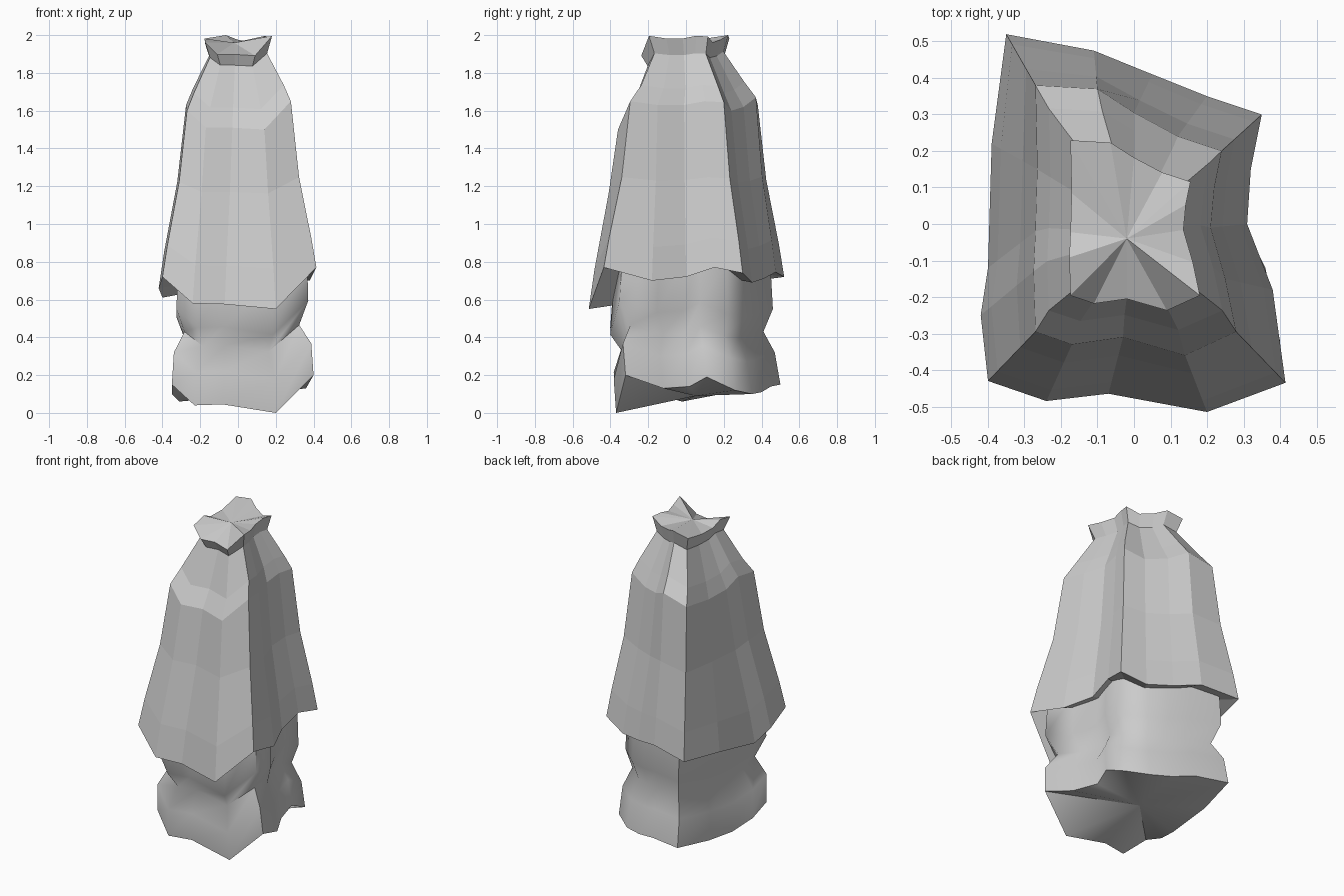
import bpy
import bmesh
import math

default_cube = bpy.data.objects.get("Cube")
if default_cube:
    bpy.data.objects.remove(default_cube, do_unlink=True)

# Single grey material
grey = bpy.data.materials.new("stone_grey")
grey.use_nodes = True
tone = (0.6, 0.6, 0.6, 1)
grey.diffuse_color = tone
grey.node_tree.nodes["Principled BSDF"].inputs["Base Color"].default_value = tone

# Outlines hold x, y and height ripple at each fold: front, left, back, right
hem_outline = (
    [(-.40, -.43, 0), (-.24, -.485, -.14), (-.07, -.465, -.145),
     (.20, -.515, -.17), (.415, -.435, .05)]
    + [(.38, -.18, -.02), (.31, 0, 0), (.32, .15, .05), (.35, .30, .02)]
    + [(.20, .35, -.03), (.05, .41, -.01), (-.11, .475, .025), (-.35, .52, 0)]
    + [(-.39, .22, -.04), (-.40, -.12, -.11), (-.42, -.25, -.06)])

shoulder_outline = (
    [(-.27, -.295, -.02), (-.17, -.33, -.11), (-.03, -.31, -.11),
     (.14, -.36, -.12), (.28, -.295, .03)]
    + [(.25, -.15, .01), (.21, -.01, .01), (.22, .10, .03), (.24, .20, .025)]
    + [(.12, .24, -.02), (0, .305, 0), (-.10, .37, .05), (-.27, .38, .01)]
    + [(-.265, .15, -.03), (-.27, -.02, -.03), (-.275, -.13, .01)])

base_outline = (
    [(-.35, -.31, 0), (-.23, -.37, -.11), (-.08, -.35, -.105),
     (.20, -.37, -.15), (.40, -.32, .05)]
    + [(.36, -.12, -.02), (.29, .02, -.01), (.30, .11, .04), (.29, .26, -.03)]
    + [(.17, .35, -.05), (.05, .40, -.04), (-.08, .45, -.01), (-.29, .50, 0)]
    + [(-.33, .24, -.04), (-.31, -.02, -.09), (-.35, -.17, -.05)])


def blend(first, second, amount):
    """Outline part of the way from one outline to another."""
    return [tuple(p + (q - p) * amount for p, q in zip(a, b))
            for a, b in zip(first, second)]


def add_ring(bm, outline, scale_x, scale_y, shift_y, height, ripple):
    """One horizontal fold ring, a scaled copy of the outline."""
    return [bm.verts.new((x * scale_x, y * scale_y + shift_y,
                          min(2, height + ripple * r)))
            for x, y, r in outline]


def bridge(bm, lower, upper):
    count = len(lower)
    for i in range(count):
        j = (i + 1) % count
        bm.faces.new((lower[i], lower[j], upper[j], upper[i]))


def fan(bm, ring, centre):
    hub = bm.verts.new(centre)
    for a, b in zip(ring, ring[1:] + ring[:1]):
        bm.faces.new((a, b, hub))


def loft(name, rings, bottom=None, top=None):
    bm = bmesh.new()
    loops = [add_ring(bm, *ring) for ring in rings]
    for lower, upper in zip(loops, loops[1:]):
        bridge(bm, lower, upper)
    if bottom:
        fan(bm, loops[0][::-1], bottom)
    if top:
        fan(bm, loops[-1], top)
    mesh = bpy.data.meshes.new(name)
    bm.to_mesh(mesh)
    bm.free()
    mesh.materials.append(grey)
    obj = bpy.data.objects.new(name, mesh)
    bpy.context.collection.objects.link(obj)
    return obj


# Lower body with a soft pinched waist
lower_body = loft("lower_body", [
    (base_outline, 1, 1, 0, .15, 1),             # bottom edge
    (base_outline, .97, .98, -.02, .32, .95),    # bulge
    (base_outline, .81, .86, -.02, .43, .7),     # waist
    (base_outline, .93, .99, -.035, .55, .9),    # upper bulge
    (base_outline, .91, .95, -.03, .82, 1),      # tucked under the hem
], bottom=(0, .05, .09))
bpy.ops.object.select_all(action="DESELECT")
lower_body.select_set(True)
bpy.context.view_layer.objects.active = lower_body
bpy.ops.object.shade_smooth_by_angle(angle=math.radians(60))

# Faceted cloak with overhanging hem, stepped shoulder and flared rim
skirt_outline = blend(hem_outline, shoulder_outline, .2)
chest_outline = blend(hem_outline, shoulder_outline, .68)
loft("cloak", [
    (hem_outline, .74, .74, 0, .74, 1),              # underside of hem
    (hem_outline, 1, 1, 0, .72, 1),                  # hem
    (skirt_outline, 1, 1, 0, .89, .8),               # skirt
    (chest_outline, 1, 1, 0, 1.23, .5),              # chest
    (shoulder_outline, 1, 1, 0, 1.62, 1),            # shoulder
    (shoulder_outline, .865, .82, .005, 1.71, .85),  # shoulder step
    (shoulder_outline, .55, .55, -.005, 1.89, .45),  # neck
    (shoulder_outline, .645, .63, -.01, 1.975, .7),  # rim
], top=(-.02, -.04, 1.96))
